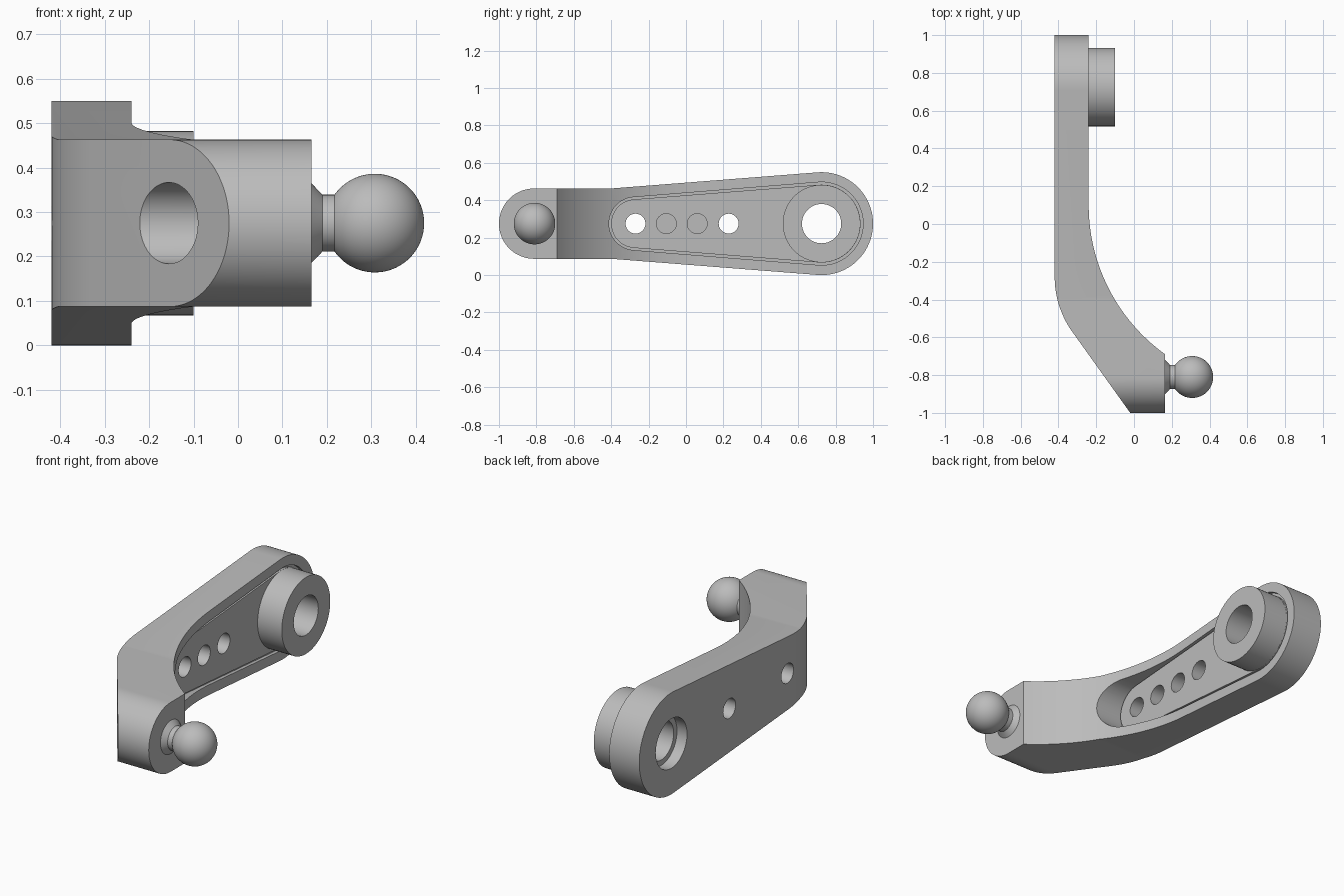
import bpy, bmesh
from math import sin, cos, pi, radians, asin, atan2
from mathutils import Vector

if "Cube" in bpy.data.objects:
    bpy.data.objects.remove(bpy.data.objects["Cube"])

steel = bpy.data.materials.new("satin grey metal")
steel.use_nodes = True
GREY = (0.5, 0.5, 0.5, 1)
steel.diffuse_color = GREY
steel.node_tree.nodes["Principled BSDF"].inputs["Base Color"].default_value = GREY

MID = 0.275        # height of the centre line
END = 0.725        # y of the large eye
BALL = -0.81       # y of the ball stud


def add_object(name, bm):
    bmesh.ops.recalc_face_normals(bm, faces=bm.faces)
    mesh = bpy.data.meshes.new(name)
    bm.to_mesh(mesh)
    bm.free()
    ob = bpy.data.objects.new(name, mesh)
    bpy.context.collection.objects.link(ob)
    mesh.materials.append(steel)
    return ob


def prism(name, points, direction):
    """Extrude a closed outline of 3D points."""
    bm = bmesh.new()
    face = bm.faces.new([bm.verts.new(p) for p in points])
    new = bmesh.ops.extrude_face_region(bm, geom=[face])["geom"]
    verts = [g for g in new if isinstance(g, bmesh.types.BMVert)]
    bmesh.ops.translate(bm, verts=verts, vec=direction)
    return add_object(name, bm)


def arc(cx, cy, r, a, b, n):
    return [(cx + r * cos(a + (b - a) * i / n), cy + r * sin(a + (b - a) * i / n))
            for i in range(n + 1)]


def side_prism(name, outline, x0, x1):
    return prism(name, [(x0, y, z) for y, z in outline], (x1 - x0, 0, 0))


def rod(name, y, r, x0, x1):
    return side_prism(name, arc(y, MID, r, 0, 2 * pi, 64)[:-1], x0, x1)


def teardrop(y0, r0, y1, r1):
    """Outline of a belt around a small and a large circle."""
    t = pi / 2 + asin((r1 - r0) / (y1 - y0))
    return arc(y1, MID, r1, -t, t, 48) + arc(y0, MID, r0, t, 2 * pi - t, 32)


def lathe(name, profile, y):
    """Spin (x, radius) points around an axis along x."""
    bm = bmesh.new()
    verts = [bm.verts.new((x, y, MID + r)) for x, r in profile]
    edges = [bm.edges.new(pair) for pair in zip(verts, verts[1:])]
    bmesh.ops.spin(bm, geom=verts + edges, cent=(0, y, MID), axis=(1, 0, 0),
                   angle=2 * pi, steps=64, use_duplicate=False)
    bmesh.ops.remove_doubles(bm, verts=bm.verts, dist=1e-5)
    return add_object(name, bm)


def boolean(target, tool, operation="DIFFERENCE"):
    mod = target.modifiers.new("cut", "BOOLEAN")
    mod.operation = operation
    mod.solver = "EXACT"
    mod.object = tool
    bpy.context.view_layer.objects.active = target
    bpy.ops.object.modifier_apply(modifier=mod.name)
    bpy.data.objects.remove(tool)


# Bent arm outline as seen from above
bend = radians(34.3)
R = 0.973
inner_end = atan2(-0.79, 0.165 - (R - 0.24))
plan = [(-0.42, 1.1)]
plan += arc(0.08, -0.28, 0.5, pi, pi + bend, 16)
plan += [(-0.02, -1.0), (-0.02, -1.1), (0.165, -1.1)]
plan += arc(R - 0.24, 0.1, R, inner_end, -pi, 28) + [(-0.24, 1.1)]
arm = prism("bent_arm", [(x, y, -0.2) for x, y in plan], (0, 0, 1))

# Rounded, tapering side outline
lean = pi / 2 + 0.06
side = arc(END, MID, 0.275, -lean, lean, 56)
side += [(-0.4, MID + 0.188)] + arc(BALL - 0.002, MID, 0.188, pi / 2, 1.5 * pi, 40)
side += [(-0.4, MID - 0.188)]
boolean(arm, side_prism("side_outline", side, -0.8, 0.6), "INTERSECT")

# Recess in the inner face, with a narrow groove round its floor
boolean(arm, side_prism("recess", teardrop(-0.27, 0.142, END, 0.222), -0.245, 0.4))
groove = side_prism("groove", teardrop(-0.27, 0.142, END, 0.222), -0.258, -0.2)
boolean(groove, side_prism("groove_core", teardrop(-0.27, 0.13, END, 0.208), -0.4, 0))
boolean(arm, groove)

# Boss round the large eye
boolean(arm, rod("boss", END, 0.2075, -0.3, -0.1), "UNION")

# Large eye with its counterbore, and the row of small holes
boolean(arm, rod("eye", END, 0.105, -0.6, 0.2))
boolean(arm, rod("counterbore", END, 0.134, -0.6, -0.36))
for y, start in ((-0.27, -0.6), (-0.105, -0.33), (0.06, -0.33), (0.228, -0.6)):
    boolean(arm, rod("small_hole", y, 0.053, start, 0.2))

# Blind socket behind the ball stud
boolean(arm, rod("stud_socket", BALL, 0.0915, -0.6, 0.07))

# Ball stud: flared collar, neck and ball
profile = [(0.155, 0), (0.155, 0.09), (0.165, 0.09), (0.19, 0.064)]
profile += arc(0.308, 0, 0.111, pi - asin(0.064 / 0.111), 0, 36)
stud = lathe("ball_stud", profile, BALL)

# Smooth shading with crisp edges
for ob in (arm, stud):
    bpy.ops.object.select_all(action="DESELECT")
    ob.select_set(True)
    bpy.context.view_layer.objects.active = ob
    bpy.ops.object.shade_smooth_by_angle(angle=radians(30))
